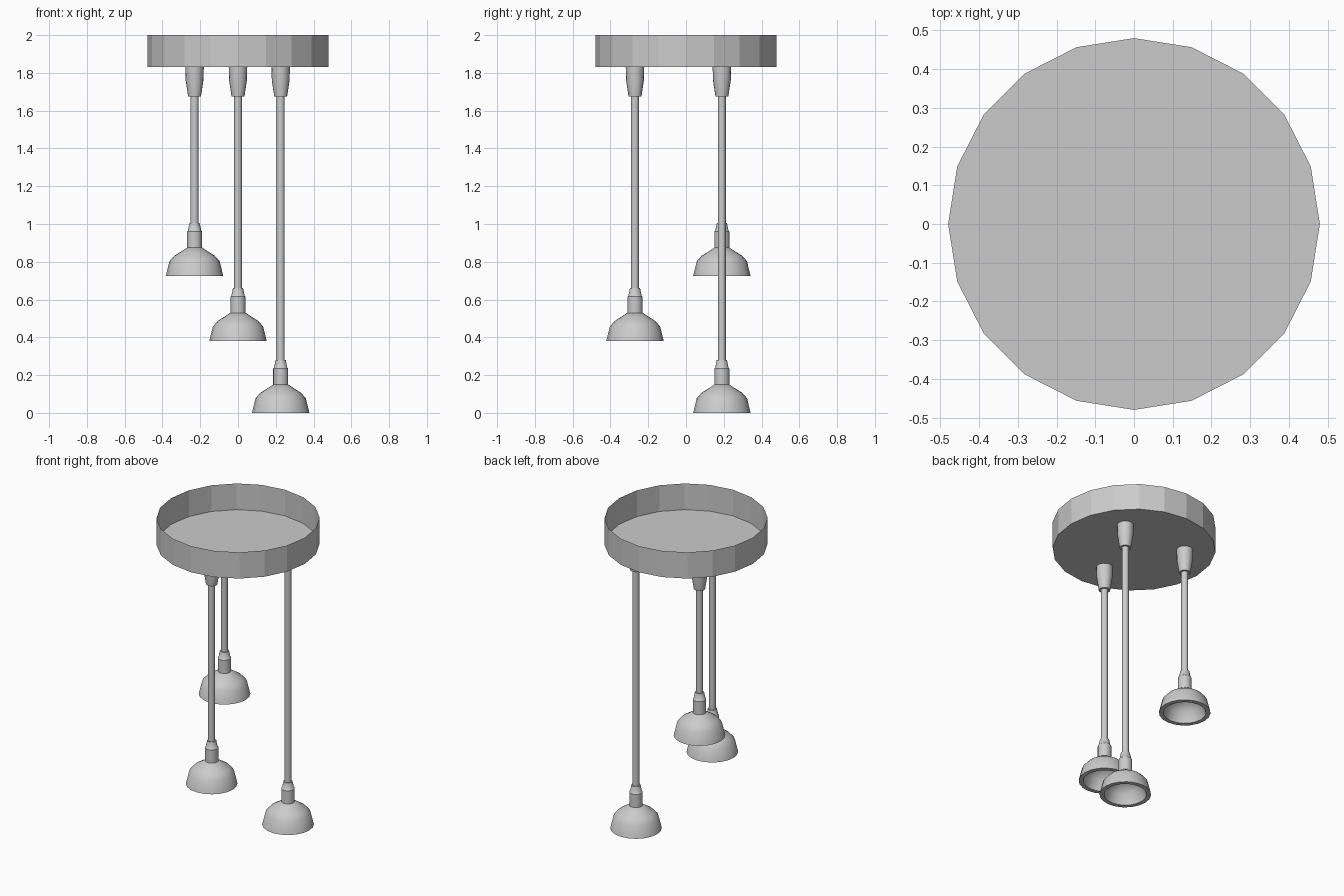
import bpy, math

if "Cube" in bpy.data.objects:
    bpy.data.objects.remove(bpy.data.objects["Cube"])


def lathe(name, profile, sides, loc, smooth=True):
    """Revolve (radius, z) points about z; a zero radius makes a pole."""
    verts, rings, faces = [], [], []
    for r, z in profile:
        start = len(verts)
        n = 1 if r == 0 else sides
        for i in range(n):
            a = 2 * math.pi * i / sides
            verts.append((r * math.cos(a), r * math.sin(a), z))
        rings.append([start + i % n for i in range(sides)])
    for lo, hi in zip(rings, rings[1:]):
        for i in range(sides):
            j = (i + 1) % sides
            faces.append(list(dict.fromkeys((lo[i], lo[j], hi[j], hi[i]))))
    mesh = bpy.data.meshes.new(name)
    mesh.from_pydata(verts, [], faces)
    ob = bpy.data.objects.new(name, mesh)
    bpy.context.collection.objects.link(ob)
    ob.location = loc
    if smooth:
        bpy.ops.object.select_all(action='DESELECT')
        ob.select_set(True)
        bpy.context.view_layer.objects.active = ob
        bpy.ops.object.shade_smooth_by_angle(angle=math.radians(40))
    return ob


# Ceiling canopy: shallow thin tray, open at the top
lathe("ceiling_canopy", [(0, 1.83), (0.48, 1.83), (0.48, 2.0)], 20, (0, 0, 0), False)

# Profiles: shade goes from inner crown to rim to outer crown
SHADE = [(0, 0.12), (0.06, 0.108), (0.108, 0.068), (0.125, 0), (0.152, 0),
         (0.133, 0.078), (0.107, 0.107), (0.07, 0.13), (0.04, 0.15), (0, 0.15)]
SOCKET = [(0, 0.14), (0.04, 0.14), (0.04, 0.235), (0.035, 0.24), (0.027, 0.28), (0, 0.28)]
GRIP = [(0, 1.675), (0.034, 1.675), (0.047, 1.76), (0.049, 1.83), (0, 1.83)]

# Three pendants hanging at different heights
for tag, x, y, z in (("high", -0.23, 0.19, 0.725),
                     ("middle", 0.0, -0.27, 0.38),
                     ("low", 0.226, 0.19, 0.0)):
    lathe("lamp_shade_" + tag, SHADE, 20, (x, y, z))
    lathe("bulb_socket_" + tag, SOCKET, 16, (x, y, z))
    lathe("cord_grip_" + tag, GRIP, 16, (x, y, 0))
    lathe("cord_" + tag, [(0.021, z + 0.27), (0.021, 1.69)], 12, (x, y, 0))
